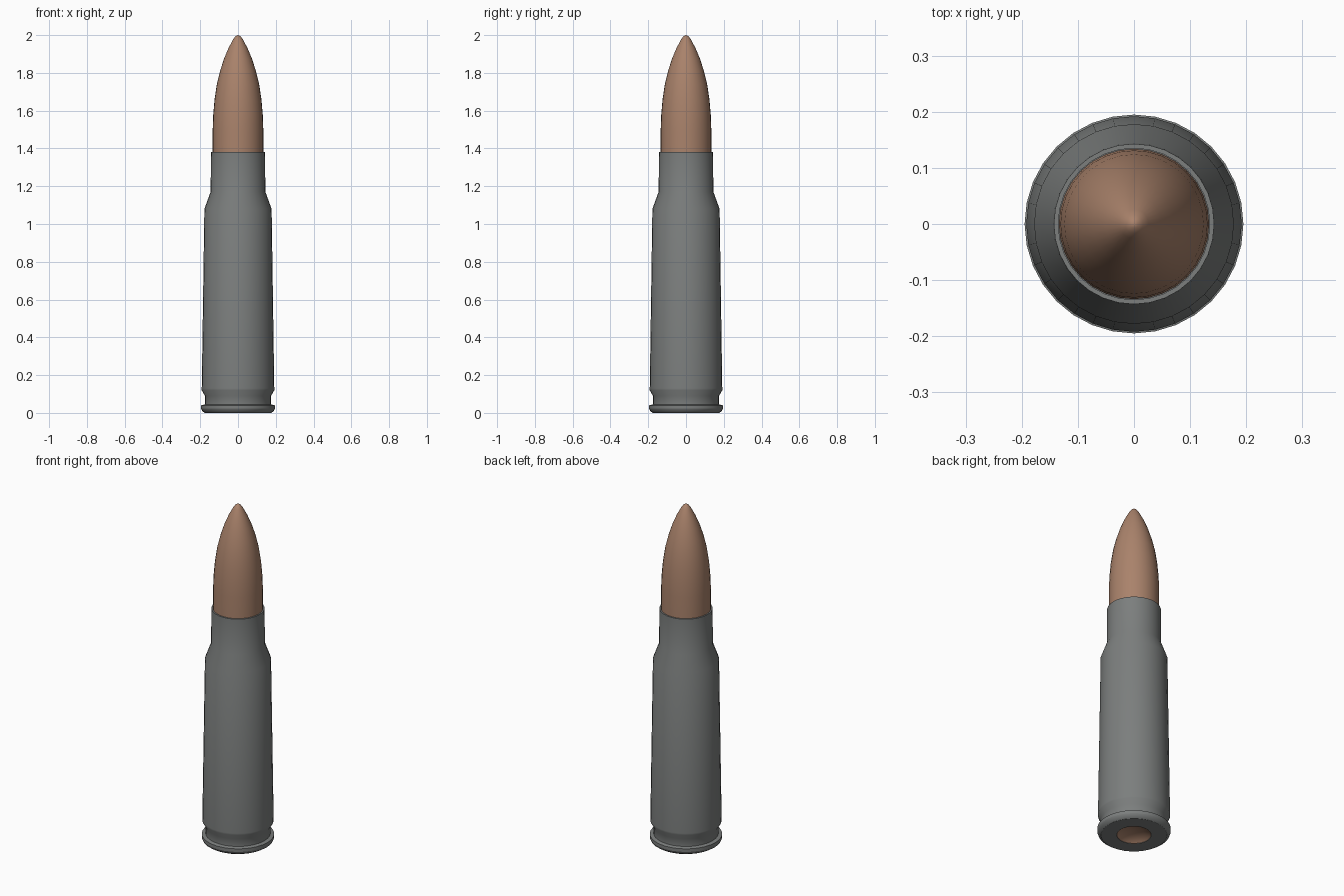
import bpy, bmesh, math

SIDES = 32

cube = bpy.data.objects.get("Cube")
if cube:
    bpy.data.objects.remove(cube)


def material(name, rgb):
    mat = bpy.data.materials.new(name)
    mat.use_nodes = True
    mat.diffuse_color = (*rgb, 1)
    mat.node_tree.nodes["Principled BSDF"].inputs["Base Color"].default_value = (*rgb, 1)
    return mat


def lathe(name, profile, mat):
    """Revolve (radius, height) points around z; zero radius closes an end."""
    bm = bmesh.new()
    rings = []
    for r, z in profile:
        if r == 0:
            rings.append([bm.verts.new((0, 0, z))] * SIDES)
            continue
        turns = [2 * math.pi * i / SIDES for i in range(SIDES)]
        rings.append([bm.verts.new((r * math.cos(a), r * math.sin(a), z)) for a in turns])
    for low, high in zip(rings, rings[1:]):
        for i in range(SIDES):
            j = (i + 1) % SIDES
            corners = dict.fromkeys((low[i], low[j], high[j], high[i]))
            bm.faces.new(list(corners))
    bmesh.ops.recalc_face_normals(bm, faces=bm.faces)
    mesh = bpy.data.meshes.new(name)
    bm.to_mesh(mesh)
    bm.free()
    mesh.materials.append(mat)
    obj = bpy.data.objects.new(name, mesh)
    bpy.context.collection.objects.link(obj)
    bpy.ops.object.select_all(action="DESELECT")
    obj.select_set(True)
    bpy.context.view_layer.objects.active = obj
    bpy.ops.object.shade_smooth_by_angle(angle=math.radians(30))
    return obj


steel = material("grey steel", (0.2, 0.21, 0.207))
copper = material("copper", (0.4, 0.225, 0.147))

# Case: primer pocket, rim, extractor groove, tapered body, shoulder, neck, mouth
lathe("case", [
    (0, 0.05), (0.092, 0.05), (0.092, 0.005), (0.175, 0.005), (0.19, 0.015),
    (0.195, 0.022), (0.195, 0.04), (0.175, 0.045), (0.175, 0.09), (0.192, 0.12),
    (0.192, 0.13), (0.178, 1.08), (0.145, 1.17), (0.143, 1.38),
    (0.135, 1.38), (0.135, 1.3), (0, 1.3)], steel)

# Projectile: straight shank and curved nose with a rounded tip
lathe("projectile", [
    (0, 1.31), (0.134, 1.31), (0.134, 1.5), (0.131, 1.58), (0.124, 1.66),
    (0.112, 1.74), (0.095, 1.81), (0.074, 1.875), (0.05, 1.932),
    (0.026, 1.977), (0.016, 1.991), (0.007, 1.998), (0, 2.0)], copper)

# Primer cup: shallow dish set in the base
lathe("primer", [(0, 0.028), (0.05, 0.022), (0.08, 0.014), (0.091, 0.006),
                 (0.091, 0.045), (0, 0.045)], copper)

# Stand the base exactly on the ground
for obj in bpy.data.objects:
    if obj.name in ("case", "primer"):
        for v in obj.data.vertices:
            if v.co.z < 0.02:
                v.co.z -= 0.005
